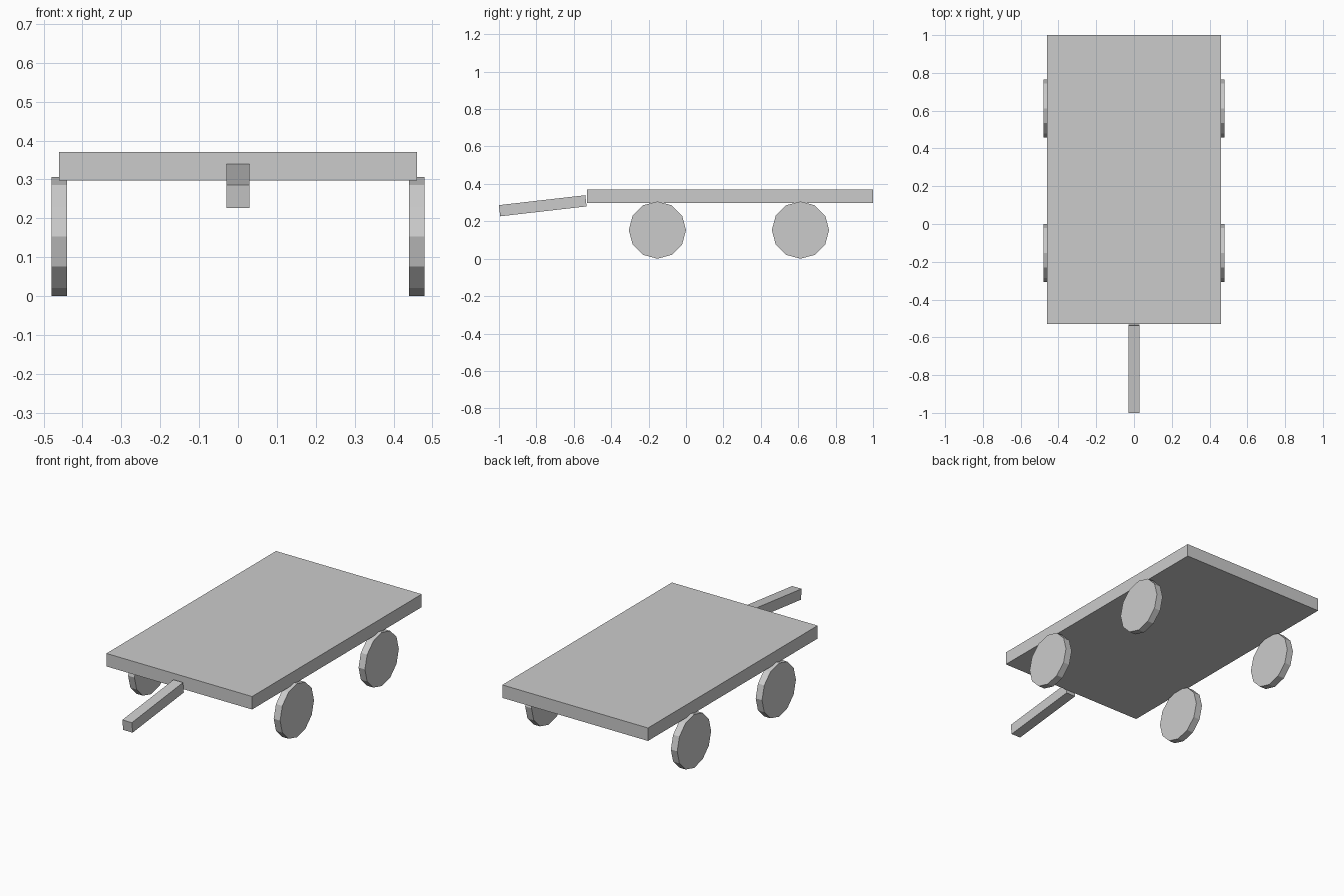
import bpy
from math import atan2, pi
from mathutils import Matrix

cube = bpy.data.objects.get("Cube")
if cube:
    bpy.data.objects.remove(cube, do_unlink=True)

# Single flat grey for the whole cart
GREY = (0.6, 0.6, 0.6, 1.0)
grey = bpy.data.materials.new("plain_grey")
grey.use_nodes = True
grey.diffuse_color = GREY
grey.node_tree.nodes["Principled BSDF"].inputs["Base Color"].default_value = GREY


def finish(name):
    obj = bpy.context.object
    obj.name = obj.data.name = name
    obj.data.materials.append(grey)
    return obj


def box(name, center, size, tilt=0.0):
    bpy.ops.mesh.primitive_cube_add(size=1, location=center, rotation=(tilt, 0, 0))
    obj = finish(name)
    obj.data.transform(Matrix.Diagonal((*size, 1)))
    return obj


# Flat deck
box("deck", (0, 0.235, 0.334), (0.92, 1.53, 0.074))

# Drawbar sloping down toward the front
box("drawbar", (0, -0.766, 0.283), (0.06, 0.465, 0.06), atan2(0.053, 0.462))

# Four twelve-sided wheels
RADIUS = 0.153
for side, sign in (("left", 1), ("right", -1)):
    for end, y in (("front", -0.153), ("back", 0.612)):
        bpy.ops.mesh.primitive_cylinder_add(
            vertices=12, radius=RADIUS, depth=0.04,
            location=(sign * 0.46, y, RADIUS), rotation=(0, pi / 2, 0))
        finish(f"{end}_{side}_wheel")
